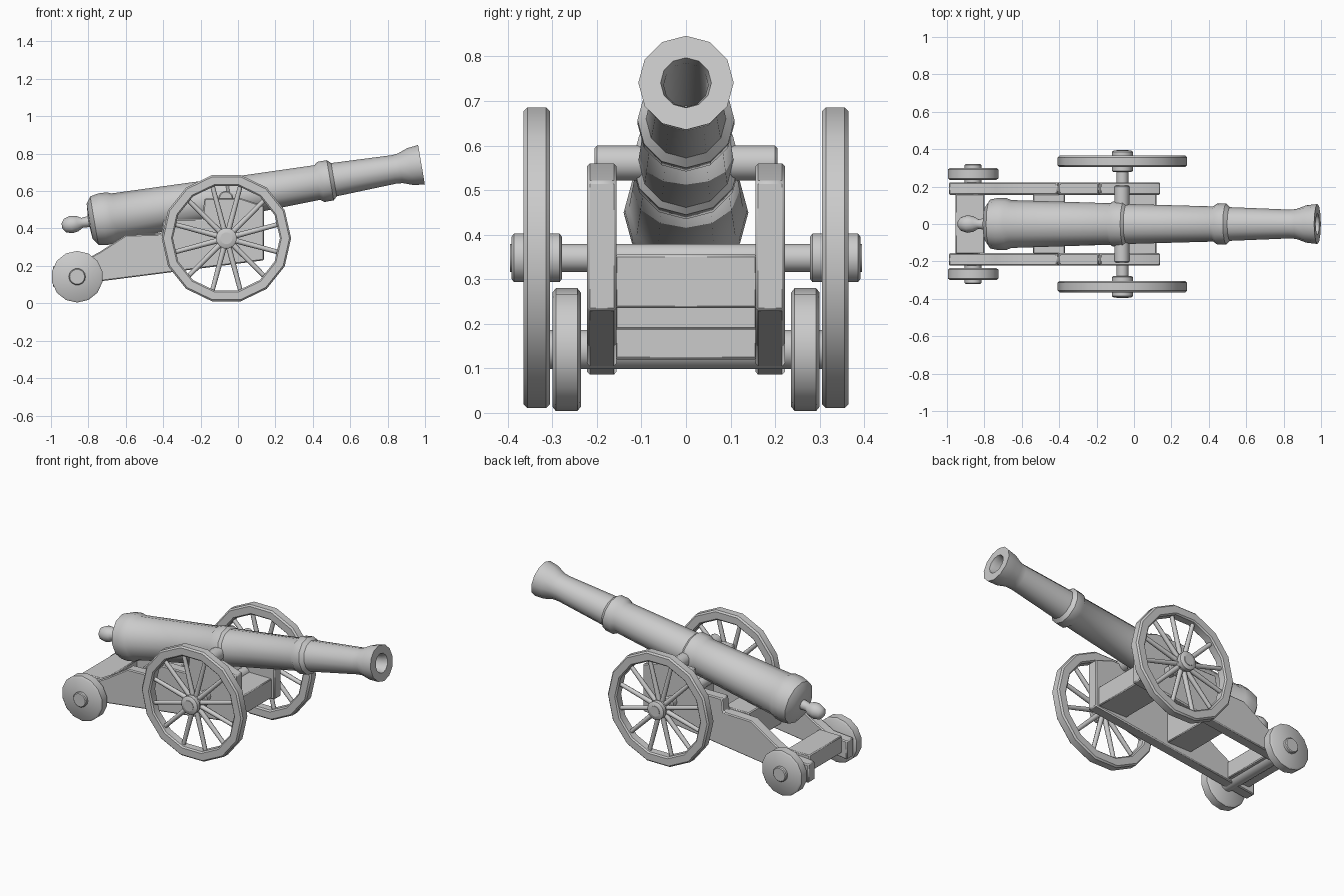
import bpy, bmesh
from math import pi, cos, sin, radians
from mathutils import Matrix, Vector

if "Cube" in bpy.data.objects:
    bpy.data.objects.remove(bpy.data.objects["Cube"])

TILT = radians(9.7)
TO_Y = Matrix.Rotation(-pi / 2, 4, 'X')          # local z -> +y
MUZZLE = Vector((0.981, 0, 0.741))


def finish(name, bm, angle=35, bevel=0.0):
    bmesh.ops.recalc_face_normals(bm, faces=bm.faces)
    me = bpy.data.meshes.new(name)
    bm.to_mesh(me)
    bm.free()
    ob = bpy.data.objects.new(name, me)
    bpy.context.collection.objects.link(ob)
    bpy.ops.object.select_all(action='DESELECT')
    ob.select_set(True)
    bpy.context.view_layer.objects.active = ob
    if bevel:
        m = ob.modifiers.new("soft_edges", 'BEVEL')
        m.width, m.segments, m.limit_method = bevel, 1, 'ANGLE'
        m.angle_limit = radians(40)
    bpy.ops.object.shade_smooth_by_angle(angle=radians(angle))
    return ob


def lathe(name, profile, sides, matrix, closed=False, phase=0.0, angle=40):
    """Revolve (height, radius) points around local z."""
    bm = bmesh.new()
    rings = []
    for h, r in profile:
        rings.append([bm.verts.new((r * cos(phase + 2 * pi * k / sides),
                                    r * sin(phase + 2 * pi * k / sides), h))
                      for k in range(sides)])
    pairs = list(zip(rings, rings[1:]))
    if closed:
        pairs.append((rings[-1], rings[0]))
    for a, b in pairs:
        for k in range(sides):
            j = (k + 1) % sides
            bm.faces.new((a[k], a[j], b[j], b[k]))
    if not closed:
        bm.faces.new(rings[0])
        bm.faces.new(rings[-1])
    bm.transform(matrix)
    return finish(name, bm, angle)


def box(name, x0, x1, y0, y1, z0, z1, bevel=0.005):
    bm = bmesh.new()
    bmesh.ops.create_cube(bm, size=1)
    bm.transform(Matrix.Translation(((x0 + x1) / 2, (y0 + y1) / 2, (z0 + z1) / 2))
                 @ Matrix.Diagonal((x1 - x0, y1 - y0, z1 - z0, 1)))
    return finish(name, bm, bevel=bevel)


def at(x, z, y=0.0):
    return Matrix.Translation((x, y, z)) @ TO_Y


# Barrel: distance along the bore from the muzzle, radius
barrel = [(-1.95, 0.015), (-1.935, 0.036), (-1.90, 0.047), (-1.868, 0.042),
          (-1.84, 0.026), (-1.805, 0.03), (-1.80, 0.095), (-1.775, 0.131),
          (-1.73, 0.14), (-1.685, 0.138), (-1.66, 0.128),
          (-1.125, 0.111), (-1.11, 0.121), (-1.05, 0.121), (-1.035, 0.107),
          (-0.565, 0.094), (-0.545, 0.109), (-0.495, 0.109), (-0.475, 0.09),
          (-0.15, 0.077), (-0.115, 0.08), (-0.06, 0.10), (0, 0.107),
          (0, 0.057), (-0.03, 0.05), (-0.6, 0.05)]
lathe("barrel", barrel, 12,
      Matrix.Translation(MUZZLE) @ Matrix.Rotation(pi / 2 - TILT, 4, 'Y'))

# Trunnion pivot through the barrel
lathe("trunnion", [(-0.205, 0.034), (-0.2, 0.04), (0.2, 0.04), (0.205, 0.034)],
      14, at(-0.065, 0.561))

# Stepped cheeks, (x, z) outline
cheek = [(-0.99, 0.085), (0.14, 0.23), (0.14, 0.52), (0.02, 0.56), (-0.18, 0.56),
         (-0.19, 0.45), (-0.40, 0.45), (-0.41, 0.37), (-0.60, 0.365),
         (-0.74, 0.275), (-0.86, 0.21), (-0.99, 0.20)]
for side, tag in ((1, "left"), (-1, "right")):
    bm = bmesh.new()
    face = bm.faces.new([bm.verts.new((x, side * 0.156, z)) for x, z in cheek])
    new = bmesh.ops.extrude_face_region(bm, geom=[face])['geom']
    bmesh.ops.translate(bm, vec=(0, side * 0.066, 0),
                        verts=[v for v in new if isinstance(v, bmesh.types.BMVert)])
    finish("carriage_cheek_" + tag, bm, bevel=0.006)

# Cross beams between the cheeks
box("front_beam", -0.08, 0.12, -0.16, 0.16, 0.235, 0.355)
box("middle_beam", -0.54, -0.37, -0.16, 0.16, 0.187, 0.375)
box("rear_beam", -0.955, -0.80, -0.16, 0.16, 0.12, 0.225)

# Axles
lathe("front_axle", [(-0.395, 0.032), (0.395, 0.032)], 14, at(-0.062, 0.348))
lathe("rear_axle", [(-0.32, 0.04), (-0.315, 0.045), (0.315, 0.045), (0.32, 0.04)],
      14, at(-0.86, 0.142))

for side, tag in ((1, "left"), (-1, "right")):
    # Spoked front wheel
    wheel = at(-0.062, 0.348, side * 0.335)
    lathe("front_rim_" + tag,
          [(-0.03, 0.294), (-0.03, 0.337), (-0.021, 0.346), (0.021, 0.346),
           (0.03, 0.337), (0.03, 0.294), (0.022, 0.286), (-0.022, 0.286)],
          14, wheel, closed=True)
    lathe("front_hub_" + tag,
          [(-0.057, 0.048), (-0.051, 0.056), (-0.026, 0.056), (-0.02, 0.05),
           (0.02, 0.05), (0.026, 0.056), (0.051, 0.056), (0.057, 0.048)],
          14, wheel)
    bm = bmesh.new()
    for k in range(12):
        spin = Matrix.Rotation(radians(15 + 30 * k), 4, 'Z') @ Matrix.Rotation(pi / 2, 4, 'Y')
        bmesh.ops.create_cone(bm, cap_ends=True, segments=8, radius1=0.015,
                              radius2=0.012, depth=0.27,
                              matrix=wheel @ spin @ Matrix.Translation((0, 0, 0.17)))
    finish("front_spokes_" + tag, bm, 50)
    # Solid rear wheel
    lathe("rear_wheel_" + tag,
          [(-0.032, 0.128), (-0.024, 0.138), (0.024, 0.138), (0.032, 0.128)],
          14, at(-0.86, 0.142, side * 0.268), phase=pi / 14)
